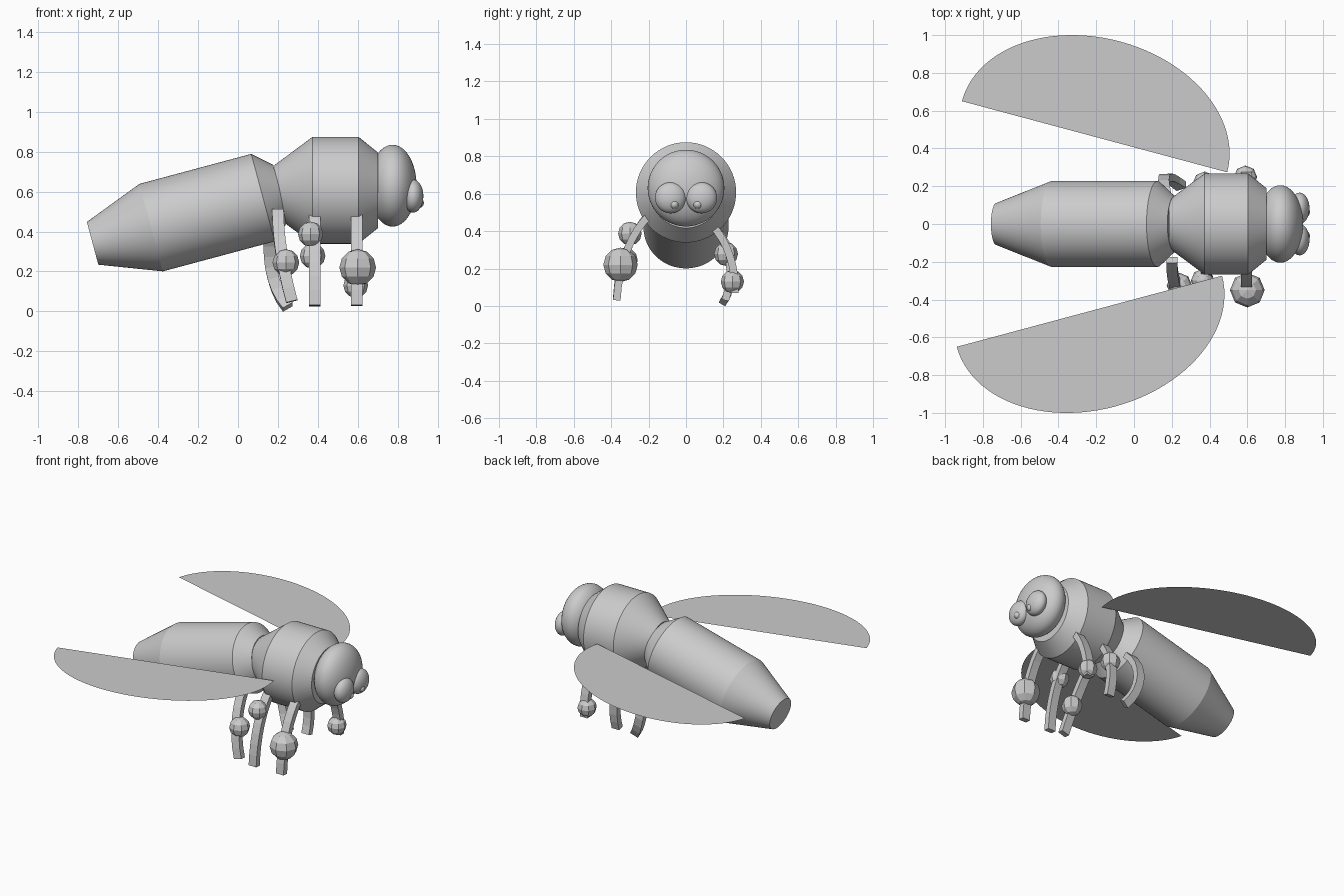
import bpy, bmesh, math
from mathutils import Vector, Matrix
from mathutils.geometry import interpolate_bezier

if "Cube" in bpy.data.objects:
    bpy.data.objects.remove(bpy.data.objects["Cube"])

grey = bpy.data.materials.new("plain grey")
grey.use_nodes = True
grey.diffuse_color = (0.6, 0.6, 0.6, 1)
grey.node_tree.nodes["Principled BSDF"].inputs["Base Color"].default_value = (0.6, 0.6, 0.6, 1)


def finish(name, bm, smooth=None):
    """Turn a bmesh into a named object; smooth is the sharp-edge angle in degrees."""
    bmesh.ops.recalc_face_normals(bm, faces=bm.faces)
    mesh = bpy.data.meshes.new(name)
    bm.to_mesh(mesh)
    bm.free()
    mesh.materials.append(grey)
    obj = bpy.data.objects.new(name, mesh)
    bpy.context.collection.objects.link(obj)
    if smooth:
        bpy.ops.object.select_all(action="DESELECT")
        obj.select_set(True)
        bpy.context.view_layer.objects.active = obj
        bpy.ops.object.shade_smooth_by_angle(angle=math.radians(smooth))
    return obj


def bridge(bm, a, b):
    for i in range(len(a)):
        j = (i + 1) % len(a)
        bm.faces.new((a[i], a[j], b[j], b[i]))


def turned(name, profile, centre, tilt=0, sides=64):
    """Lathe (distance, radius) pairs around the x axis, then pitch the part."""
    bm = bmesh.new()
    rings = []
    for d, r in profile:
        angles = [math.tau * i / sides for i in range(sides)]
        rings.append([bm.verts.new((d, r * math.cos(a), r * math.sin(a))) for a in angles])
    for a, b in zip(rings, rings[1:]):
        bridge(bm, a, b)
    bm.faces.new(rings[0])
    bm.faces.new(rings[-1])
    place = Matrix.Translation(centre) @ Matrix.Rotation(-math.radians(tilt), 4, "Y")
    bmesh.ops.transform(bm, matrix=place, verts=bm.verts)
    return finish(name, bm, 15)


def ball(name, centre, size, segments=32, rings=20, smooth=60):
    bm = bmesh.new()
    bmesh.ops.create_uvsphere(bm, u_segments=segments, v_segments=rings, radius=1)
    place = Matrix.Translation(centre) @ Matrix.Diagonal((*size, 1))
    bmesh.ops.transform(bm, matrix=place, verts=bm.verts)
    return finish(name, bm, smooth)


def leg(name, *control, steps=8):
    """Sweep a small rectangle down a bent path."""
    path = interpolate_bezier(*[Vector(p) for p in control], steps + 1)
    bm = bmesh.new()
    rings = []
    for i, p in enumerate(path):
        along = (path[min(i + 1, steps)] - path[max(i - 1, 0)]).normalized()
        side = Vector((1, 0, 0))
        side = (side - along * side.dot(along)).normalized() * 0.029
        out = along.cross(side).normalized() * 0.02
        rings.append([bm.verts.new(p + side * s + out * t)
                      for s, t in ((-1, -1), (1, -1), (1, 1), (-1, 1))])
    for a, b in zip(rings, rings[1:]):
        bridge(bm, a, b)
    bm.faces.new(rings[0])
    bm.faces.new(rings[-1])
    return finish(name, bm)


def wing(name, centre_x, side, steps=48):
    """Flat half ellipse, its straight edge swept back toward the tail."""
    sweep = math.radians(15)
    bm = bmesh.new()
    verts = []
    for i in range(steps + 1):
        a = math.pi * i / steps
        u, v = 0.727 * math.cos(a), 0.522 * math.sin(a)
        x = centre_x + u * math.cos(sweep) + v * math.sin(sweep)
        y = 0.462 - u * math.sin(sweep) + v * math.cos(sweep)
        verts.append(bm.verts.new((x, side * y, 0.607)))
    face = bm.faces.new(verts if side > 0 else verts[::-1])
    obj = finish(name, bm)
    if obj.data.polygons[0].normal.z < 0:
        obj.data.flip_normals()


# Body
turned("thorax", [(-0.305, 0.127), (-0.115, 0.268), (0.115, 0.268), (0.212, 0.19)],
       (0.489, 0, 0.607))
turned("abdomen", [(-0.594, 0.111), (-0.29, 0.227), (0.29, 0.227), (0.382, 0.145)],
       (-0.155, 0, 0.495), 15)

# Head and eyes
ball("head", (0.775, 0, 0.63), (0.12, 0.205, 0.205), 48, 32)
for label, s in (("left", 1), ("right", -1)):
    ball(label + "_eye", (0.877, s * 0.083, 0.578), (0.052, 0.083, 0.083))
    ball(label + "_pupil", (0.908, s * 0.063, 0.543), (0.024, 0.024, 0.024), 16, 10)

# Wings
wing("left_wing", -0.209, 1)
wing("right_wing", -0.236, -1)

# Legs on the right side
for label, x in (("front", 0.595), ("middle", 0.384)):
    leg("right_" + label + "_leg", (x, -0.19, 0.49), (x, -0.29, 0.4),
        (x, -0.36, 0.23), (x, -0.37, 0.03))
leg("right_rear_leg", (0.2, -0.19, 0.5), (0.2, -0.29, 0.39),
    (0.22, -0.36, 0.23), (0.27, -0.37, 0.05))

# Legs on the left side, tucked further in
leg("left_front_leg", (0.595, 0.14, 0.43), (0.595, 0.22, 0.35),
    (0.595, 0.27, 0.2), (0.595, 0.26, 0.07))
leg("left_middle_leg", (0.384, 0.14, 0.43), (0.384, 0.24, 0.33),
    (0.384, 0.26, 0.17), (0.384, 0.21, 0.03))
leg("left_rear_leg", (0.17, 0.14, 0.43), (0.14, 0.27, 0.32),
    (0.16, 0.27, 0.12), (0.25, 0.2, 0.022))

# Faceted pollen balls on the legs
for name, centre, r in (
    ("right_front_ball", (0.6, -0.35, 0.22), 0.092),
    ("right_middle_ball", (0.364, -0.3, 0.387), 0.063),
    ("right_rear_ball", (0.24, -0.325, 0.245), 0.067),
    ("left_front_ball", (0.59, 0.248, 0.13), 0.062),
    ("left_middle_ball", (0.374, 0.214, 0.278), 0.064),
):
    ball(name, centre, (r, r, r), 8, 6, None)
